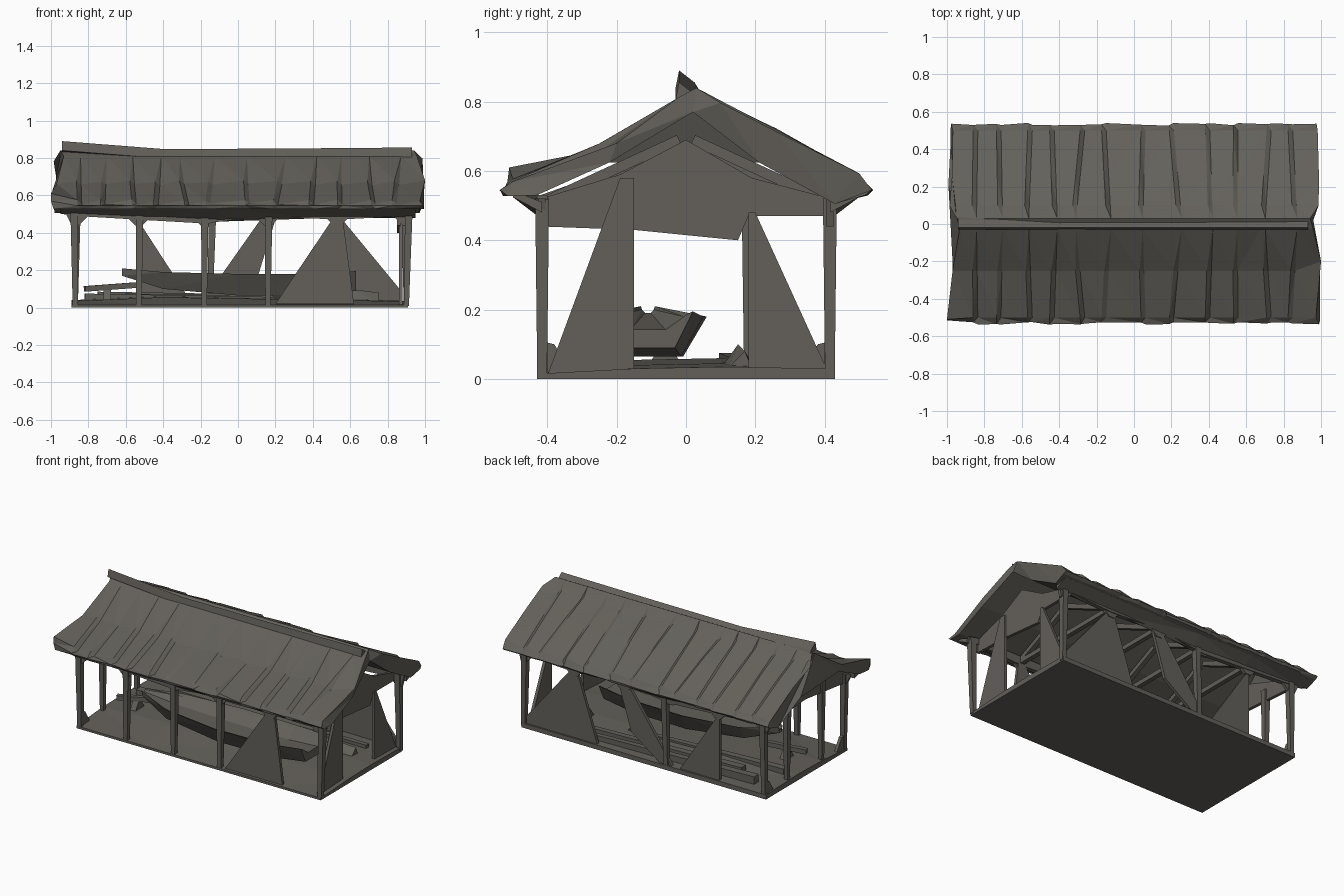
import bpy, bmesh, random
from mathutils import Vector

random.seed(4)
if "Cube" in bpy.data.objects:
    bpy.data.objects.remove(bpy.data.objects["Cube"])

wood = bpy.data.materials.new("weathered grey wood")
wood.use_nodes = True
COLOUR = (0.125, 0.117, 0.102, 1)
wood.diffuse_color = COLOUR
wood.node_tree.nodes["Principled BSDF"].inputs["Base Color"].default_value = COLOUR


def finish(name, bm):
    bmesh.ops.triangulate(bm, faces=[f for f in bm.faces if len(f.verts) > 3])
    bmesh.ops.recalc_face_normals(bm, faces=bm.faces)
    mesh = bpy.data.meshes.new(name)
    bm.to_mesh(mesh)
    bm.free()
    mesh.materials.append(wood)
    ob = bpy.data.objects.new(name, mesh)
    bpy.context.collection.objects.link(ob)


def loft(name, rings):
    """Skin closed rings of equal length and cap both ends."""
    bm = bmesh.new()
    loops = [[bm.verts.new(p) for p in ring] for ring in rings]
    n = len(loops[0])
    for a, b in zip(loops, loops[1:]):
        for i in range(n):
            j = (i + 1) % n
            bm.faces.new((a[i], a[j], b[j], b[i]))
    bm.faces.new(loops[0])
    bm.faces.new(loops[-1])
    finish(name, bm)


def panel_x(name, pts, x, t=0.02):
    """Panel facing x, outline in (y, z)."""
    loft(name, [[(x + s * t / 2, y, z) for y, z in pts] for s in (-1, 1)])


def panel_y(name, pts, y, t=0.02):
    """Panel facing y, outline in (x, z)."""
    loft(name, [[(x, y + s * t / 2, z) for x, z in pts] for s in (-1, 1)])


def bar(name, a, b, w=0.03, w_end=None):
    """Square bar from a to b, optionally tapered."""
    a, b = Vector(a), Vector(b)
    d = (b - a).normalized()
    side = d.cross(Vector((0, 0, 1)) if abs(d.z) < 0.9 else Vector((0, 1, 0))).normalized()
    up = side.cross(d)
    corners = ((-1, -1), (1, -1), (1, 1), (-1, 1))
    loft(name, [[p + (side * i + up * j) * r / 2 for i, j in corners]
                for p, r in ((a, w), (b, w_end or w))])


# Floor slab with an uneven, slightly crowned top
loft("floor_slab", [[(x, -0.43, 0), (x, 0.43, 0), (x, 0.43, 0.03), (x, 0.1, top),
                     (x, -0.15, top - 0.005), (x, -0.43, 0.015)]
                    for x, top in ((-0.89, 0.04), (-0.4, 0.06), (0.2, 0.05), (0.6, 0.045), (0.91, 0.035))])

# Roof: a bent sheet lofted lengthwise, with pleats made of close pairs of rings
TOP = [(-0.53, 0.545), (-0.5, 0.565), (-0.25, 0.668), (-0.025, 0.81), (0.03, 0.84),
       (0.1, 0.79), (0.26, 0.71), (0.5, 0.58), (0.535, 0.545)]
UNDER = [(0.52, 0.53), (0.43, 0.505), (0.21, 0.625), (0.02, 0.77),
         (-0.22, 0.625), (-0.43, 0.53), (-0.52, 0.528)]
stations = [-0.98]
while stations[-1] < 0.72:
    stations.append(stations[-1] + random.uniform(0.1, 0.17))
    stations.append(stations[-1] + 0.025)
stations.append(0.985)
rings = []
skew = 0
for k, u in enumerate(stations):
    end = k in (0, len(stations) - 1)
    if k % 2:
        skew = random.uniform(-0.05, 0.05)
    ring = []
    for i, (y, z) in enumerate(TOP + UNDER):
        x = u
        if end:
            x += random.uniform(-0.015, 0.015)
            x *= 0.96 if abs(y) < 0.05 else 1
        else:
            x += skew * (abs(y) * 2 - 0.5)
        if i < len(TOP) and 0.05 < abs(y) < 0.52:
            z += (0.008 if k % 2 else -0.01) + random.uniform(-0.005, 0.005)
        if abs(y) > 0.51:
            y += random.uniform(-0.008, 0.006)
        ring.append((x, y, z))
    rings.append(ring)
rings[0][0] = (-1, -0.515, 0.57)
rings[0][1] = (-1, -0.51, 0.61)
rings[-1][2] = (1, -0.2, 0.68)
loft("roof", rings)

# Ridge cap rising toward one end
loft("ridge_cap", [[(x, -0.03, z - 0.05), (x, -0.02, z), (x, 0.025, z - 0.035), (x, 0.04, z - 0.06)]
                   for x, z in ((-0.94, 0.89), (-0.4, 0.848), (0.2, 0.85), (0.93, 0.856))])

# Posts, top brackets, eave beams and soffits on both long sides
POSTS = (-0.87, -0.53, -0.18, 0.16, 0.53, 0.9)
STANDING = {"front": (-0.87, -0.53, -0.18, 0.16, 0.9), "back": (-0.87, -0.15, 0.9)}
for s, side in ((-1, "front"), (1, "back")):
    y = s * 0.415
    for x in STANDING[side]:
        bar(side + "_post", (x, y, 0.01), (x + random.uniform(-0.01, 0.015), y, 0.52), 0.028, 0.04)
    for x in POSTS:
        panel_y(side + "_bracket", [(max(x - 0.1, -0.93), 0.52), (x - 0.02, 0.44),
                                    (x + 0.02, 0.44), (min(x + 0.1, 0.94), 0.52)], y)
    loft(side + "_eave_beam", [[(x, y - 0.015, z), (x, y + 0.015, z), (x, y + 0.015, 0.53), (x, y - 0.015, 0.53)]
                               for x, z in zip(POSTS, (0.49, 0.47, 0.45, 0.49, 0.47, 0.49))])
    loft(side + "_soffit", [[(x, y, z), (x, s * 0.5, 0.525), (x, s * 0.49, 0.54), (x, y, z + 0.03)]
                            for x, z in ((-0.95, 0.5), (-0.5, 0.48), (-0.1, 0.46), (0.5, 0.48), (0.95, 0.48))])

# Slanted sheets leaning on the posts
panel_y("front_sheet", [(0.2, 0.02), (0.51, 0.48), (0.56, 0.48), (0.62, 0.02)], -0.41)
panel_y("back_sheet_left", [(0.36, 0.03), (0.51, 0.48), (0.55, 0.48), (0.88, 0.08), (0.88, 0.03)], 0.41)
panel_y("back_sheet_middle", [(-0.19, 0.03), (0.12, 0.47), (0.2, 0.47), (0.11, 0.18), (-0.1, 0.03)], 0.41)
panel_y("back_sheet_right", [(-0.54, 0.03), (-0.54, 0.47), (-0.51, 0.43), (-0.25, 0.03)], 0.41)

# Left end wall: two side panels around the opening and a gable above
panel_x("end_panel_front", [(-0.4, 0.01), (-0.22, 0.48), (-0.19, 0.58), (-0.15, 0.58), (-0.15, 0.02)], 0.87)
panel_x("end_panel_back", [(0.41, 0.02), (0.2, 0.48), (0.18, 0.48), (0.18, 0.02)], 0.87)
panel_x("left_gable", [(-0.42, 0.44), (-0.15, 0.43), (0.15, 0.4), (0.18, 0.47), (0.42, 0.47),
                       (0.42, 0.52), (0.19, 0.58), (0, 0.69), (-0.19, 0.59), (-0.42, 0.52)], 0.86)

# Right end: slim posts, braces and a light gable
for s in (-1, 1):
    bar("end_post", (-0.87, s * 0.18, 0.02), (-0.87, s * 0.18, 0.56), 0.025, 0.04)
    panel_x("end_foot", [(s * 0.42, 0.11), (s * 0.42, 0.02), (s * 0.33, 0.02), (s * 0.38, 0.1)], -0.87)
panel_x("right_gable", [(-0.42, 0.45), (0, 0.5), (0.42, 0.47), (0.42, 0.53), (0, 0.68), (-0.42, 0.53)], -0.87)

# Inner trusses
for x in POSTS[1:-1]:
    bar("tie_beam", (x, -0.41, 0.5), (x, 0.41, 0.5), 0.03)
    for s in (-1, 1):
        bar("rafter", (x, s * 0.41, 0.51), (x, s * 0.02, 0.69), 0.03)

# Boat hull with a shallow open top
hull = []
for x, w, low, top in ((-0.62, 0.02, 0.17, 0.21), (-0.4, 0.12, 0.1, 0.19), (0, 0.17, 0.065, 0.18),
                       (0.4, 0.16, 0.065, 0.18), (0.63, 0.13, 0.09, 0.195)):
    c = -0.11
    hull.append([(x, c - w, top), (x, c - w * 0.6, low), (x, c + w * 0.6, low), (x, c + w, top),
                 (x, c + w * 0.85, top - 0.01), (x, c + w * 0.4, (low + top) / 2),
                 (x, c - w * 0.4, (low + top) / 2), (x, c - w * 0.85, top - 0.01)])
loft("boat_hull", hull)

# Loose planks and low rubble on the floor
for x0, x1, y, z in ((-0.82, 0.3, 0.12, 0.05), (-0.6, 0.75, 0.25, 0.05), (-0.75, 0.5, 0.33, 0.06)):
    bar("floor_plank", (x0, y, z), (x1, y + 0.04, z - 0.01), 0.05, 0.03)
bar("low_bench", (-0.82, -0.1, 0.1), (-0.55, -0.02, 0.12), 0.03)
panel_x("bench_support", [(-0.12, 0.02), (0.0, 0.02), (-0.06, 0.12)], -0.7, 0.04)
loft("rubble", [[(0.6, 0.1, 0.03), (0.6, 0.2, 0.03), (0.6, 0.15, 0.1)],
                [(0.75, 0.12, 0.03), (0.75, 0.19, 0.03), (0.75, 0.17, 0.08)]])
